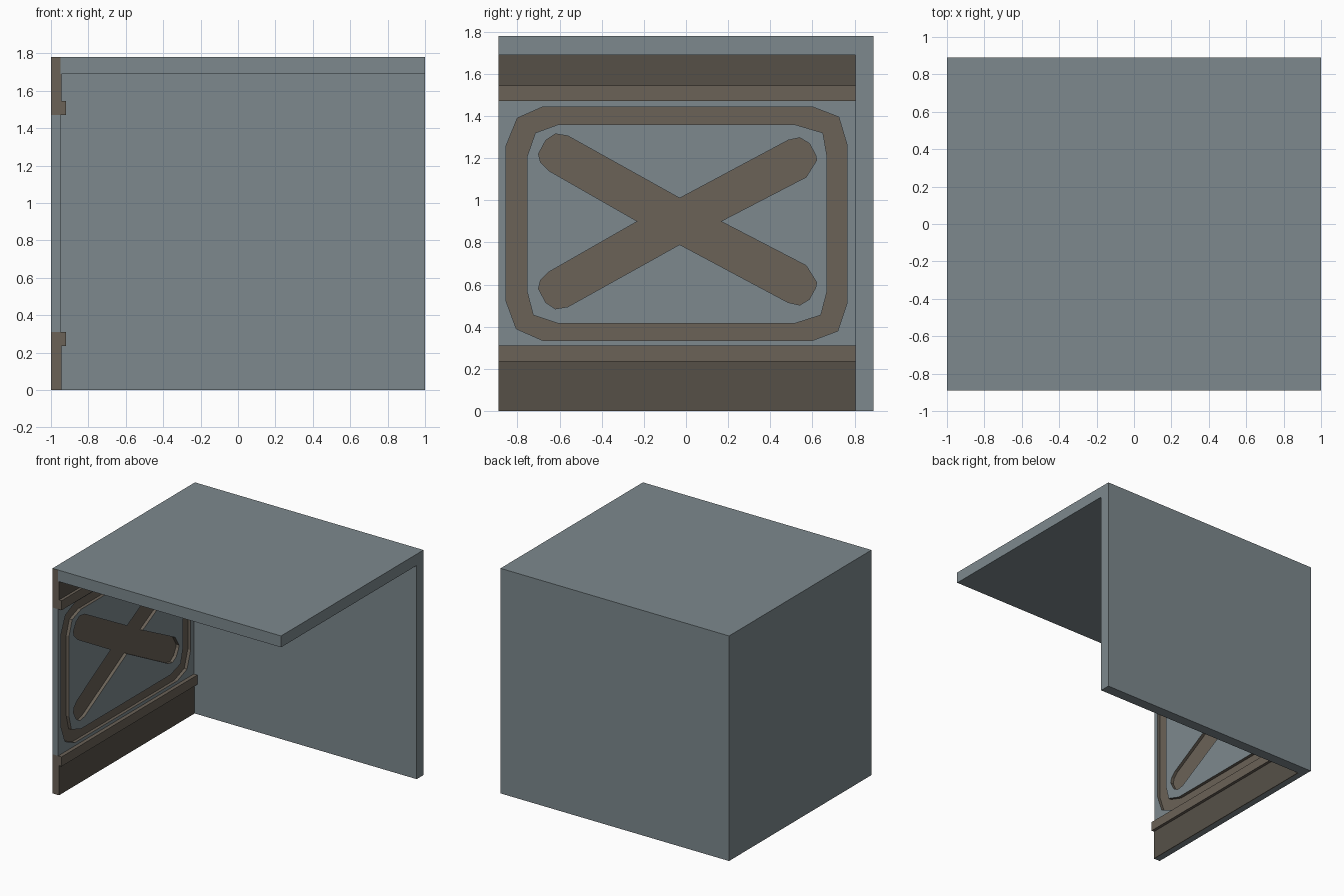
import bpy, bmesh

if "Cube" in bpy.data.objects:
    bpy.data.objects.remove(bpy.data.objects["Cube"])


def paint(name, r, g, b):
    m = bpy.data.materials.new(name)
    m.diffuse_color = (r, g, b, 1)
    m.use_nodes = True
    m.node_tree.nodes["Principled BSDF"].inputs["Base Color"].default_value = m.diffuse_color
    return m


# slots: 0 blue-grey shell, 1 brown, 2 darker brown
PALETTE = [paint("blue_grey", 0.205, 0.25, 0.27),
           paint("brown", 0.145, 0.122, 0.096),
           paint("dark_brown", 0.092, 0.081, 0.064)]


def add_prism(bm, pts, axis, lo, hi):
    """Extrude a 2D outline along x (points are y,z) or y (points are x,z)."""
    def place(p, t):
        return (t, p[0], p[1]) if axis == "x" else (p[0], t, p[1])
    a = [bm.verts.new(place(p, lo)) for p in pts]
    b = [bm.verts.new(place(p, hi)) for p in pts]
    bm.faces.new(a)
    bm.faces.new(b)
    for i in range(len(pts)):
        j = (i + 1) % len(pts)
        bm.faces.new((a[i], a[j], b[j], b[i]))


def add_ring(bm, outer, inner, lo, hi):
    """Closed band between two outlines with equal point counts, extruded along x."""
    loops = [[bm.verts.new((x, p[0], p[1])) for p in o]
             for o, x in ((outer, lo), (outer, hi), (inner, hi), (inner, lo))]
    for k in range(4):
        a, b = loops[k], loops[(k + 1) % 4]
        for i in range(len(a)):
            j = (i + 1) % len(a)
            bm.faces.new((a[i], a[j], b[j], b[i]))


def finish(bm, name, slot):
    """Turn the bmesh into an object; slot(face) picks the palette entry."""
    bmesh.ops.recalc_face_normals(bm, faces=bm.faces[:])
    bm.normal_update()
    for f in bm.faces:
        f.material_index = slot(f)
    me = bpy.data.meshes.new(name)
    for m in PALETTE:
        me.materials.append(m)
    bm.to_mesh(me)
    bm.free()
    ob = bpy.data.objects.new(name, me)
    bpy.context.scene.collection.objects.link(ob)
    return ob


def prism(name, pts, axis, lo, hi, slot=lambda f: 0):
    bm = bmesh.new()
    add_prism(bm, pts, axis, lo, hi)
    return finish(bm, name, slot)


def rect(x0, x1, z0, z1):
    return [(x0, z0), (x1, z0), (x1, z1), (x0, z1)]


H, D, IN = 1.78, 0.89, -0.95

# roof and back wall as one L-shaped shell
prism("roof_and_back_wall",
      [(-D, 1.69), (0.805, 1.69), (0.805, 0), (D, 0), (D, H), (-D, H)], "x", IN, 1)

# left wall: brown-ended bands at bottom and top, grey panel between
front_only = lambda f: 1 if f.normal.y < -0.5 else 0
prism("lower_wall_band", rect(-1, IN, 0, 0.31), "y", -D, D, front_only)
prism("upper_wall_band", rect(-1, IN, 1.47, H), "y", -D, D, front_only)
panel = prism("wall_panel", rect(-1, IN, 0.31, 1.47), "y", -D, D)


# facing boards (dark face) with projecting rails
def trim_slot(f):
    return 2 if f.normal.x > 0.9 and f.calc_center_median().x < -0.93 else 1


for name, z_end, flip in (("lower_trim", 0.0, False), ("upper_trim", 0.09, True)):
    prof = [(IN, z_end), (-0.943, z_end), (-0.943, 0.235),
            (-0.92, 0.235), (-0.92, 0.31), (IN, 0.31)]
    if flip:
        prof = [(x, H - z) for x, z in prof]
    prism(name, prof, "y", -D, 0.805, trim_slot)

# recessed frame and cross cut into the panel
outer = [(-0.68, 1.443), (0.6, 1.443), (0.725, 1.395), (0.765, 1.26),
         (0.765, 0.515), (0.72, 0.38), (0.6, 0.335), (-0.68, 0.335),
         (-0.805, 0.39), (-0.855, 0.525), (-0.855, 1.255), (-0.8, 1.39)]
inner = [(-0.605, 1.36), (0.515, 1.36), (0.65, 1.32), (0.67, 1.205),
         (0.67, 0.57), (0.64, 0.455), (0.515, 0.415), (-0.605, 0.415),
         (-0.725, 0.455), (-0.755, 0.57), (-0.755, 1.205), (-0.715, 1.32)]
upper = [(0.165, 0.9), (0.57, 1.11), (0.62, 1.19), (0.615, 1.215), (0.585, 1.27),
         (0.54, 1.297), (0.485, 1.285), (-0.03, 1.01), (-0.56, 1.305), (-0.62, 1.315),
         (-0.665, 1.285), (-0.7, 1.22), (-0.69, 1.18), (-0.65, 1.14), (-0.23, 0.9)]
lower = [(y, 1.8 - z) for y, z in reversed(upper[1:-1])]
bm = bmesh.new()
add_ring(bm, outer, inner, -0.975, -0.9)
add_prism(bm, upper + lower, "x", -0.975, -0.9)
cutter = finish(bm, "groove_cutter", lambda f: 1)
cutter.hide_render = True
cutter.hide_set(True)
mod = panel.modifiers.new("grooves", "BOOLEAN")
mod.operation = "DIFFERENCE"
mod.solver = "EXACT"
mod.object = cutter
